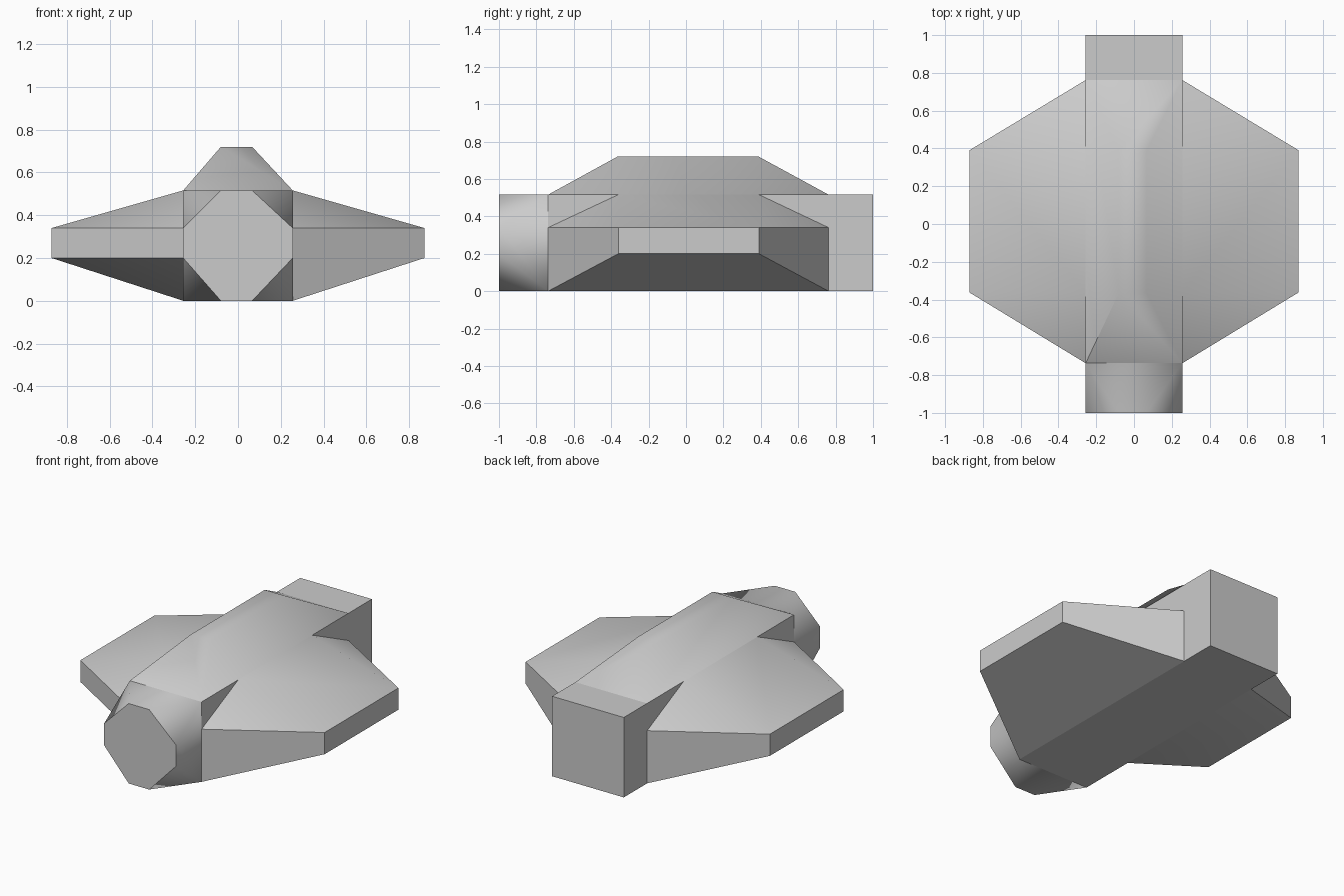
import bpy, bmesh, math

if "Cube" in bpy.data.objects:
    bpy.data.objects.remove(bpy.data.objects["Cube"])

W, H = 0.256, 0.516            # half width and height of the hull
FY, BY = -0.737, 0.762         # span of the central section
TF, TB = -0.362, 0.39          # span of the wing tips
XA, XB = -0.08, 0.066          # flat strip across x
ZA, ZB = 0.2, 0.34             # flat band along z


def convex(name, points, angle=None):
    """Closed convex part around a few corner points."""
    bm = bmesh.new()
    for p in points:
        bm.verts.new(p)
    bmesh.ops.convex_hull(bm, input=bm.verts[:])
    bmesh.ops.dissolve_limit(bm, angle_limit=0.01, verts=bm.verts[:], edges=bm.edges[:])
    bmesh.ops.recalc_face_normals(bm, faces=bm.faces[:])
    mesh = bpy.data.meshes.new(name)
    bm.to_mesh(mesh)
    bm.free()
    ob = bpy.data.objects.new(name, mesh)
    bpy.context.collection.objects.link(ob)
    if angle:
        bpy.ops.object.select_all(action='DESELECT')
        ob.select_set(True)
        bpy.context.view_layer.objects.active = ob
        bpy.ops.object.shade_smooth_by_angle(angle=math.radians(angle))
    return ob


def box(xs, ys, zs):
    return [(x, y, z) for x in xs for y in ys for z in zs]


# hull core with the square tail block
convex("hull", box((-W, W), (FY, 1), (0, H)))

# wings: eight-sided root narrowing to a rectangular tip
for s, name in ((1, "right_wing"), (-1, "left_wing")):
    root = box((s * W,), (FY, BY), (ZA, ZB)) + box((s * W,), (TF, TB), (0, H))
    root.append((s * W, BY, 0))            # square lower corners
    if s > 0:
        root.append((s * W, FY, 0))
    convex(name, root + box((s * 0.872,), (TF, TB), (ZA, ZB)), 50)

# raised upper ridge
convex("upper_ridge", box((-W, W), (FY, BY), (H,)) +
       box((XA, XB), (-0.365, 0.387), (0.72,)), 55)

# nose: square section turning into an octagonal front face
convex("nose", box((-W, W), (FY,), (0, H)) +
       box((XA, XB), (-1,), (0, H)) + box((-W, W), (-1,), (ZA, ZB)), 60)
